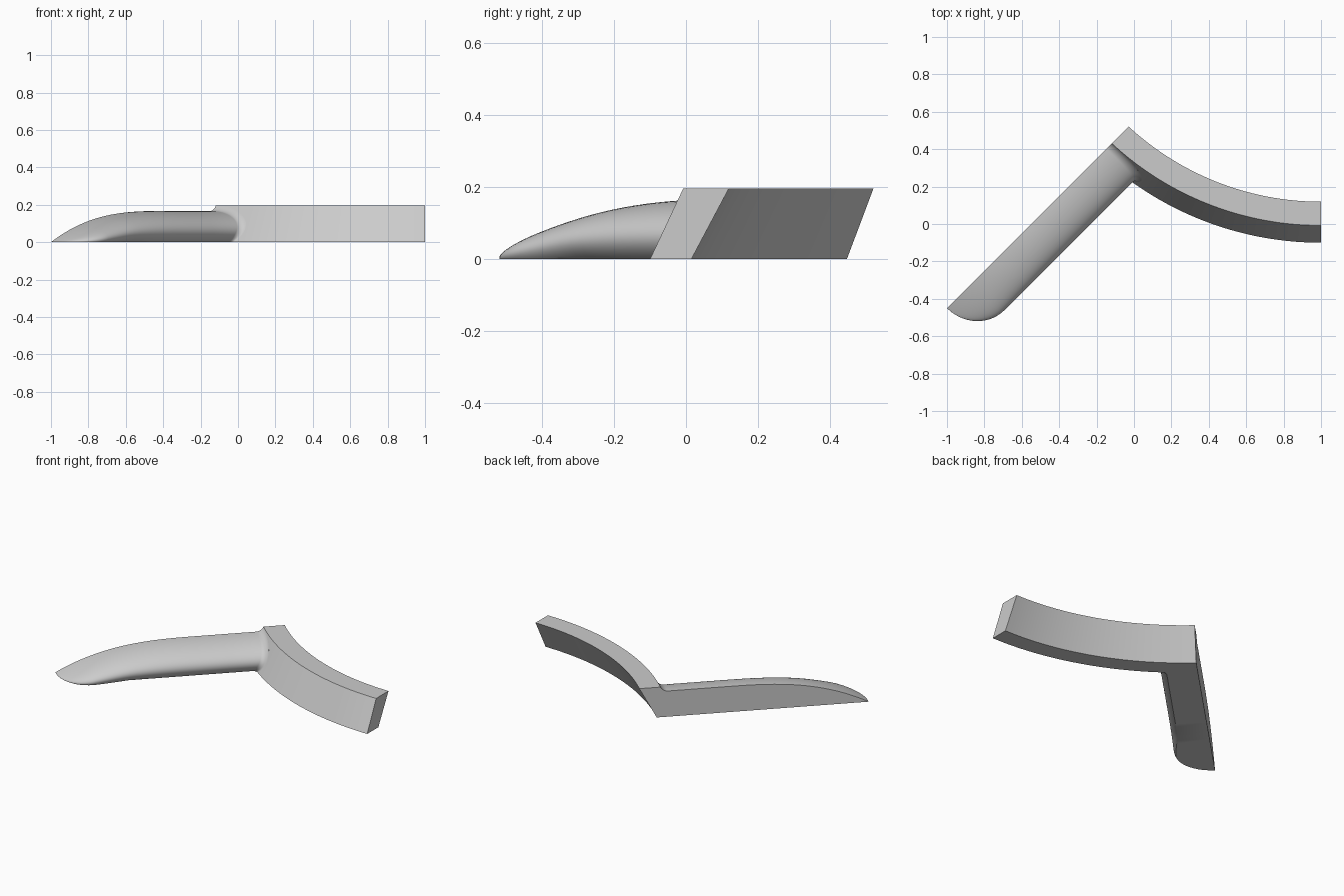
import bpy, bmesh, math

cube = bpy.data.objects.get("Cube")
if cube:
    bpy.data.objects.remove(cube, do_unlink=True)

grey = bpy.data.materials.new("plain_grey")
grey.use_nodes = True
colour = (0.6, 0.6, 0.6, 1)
grey.diffuse_color = colour
grey.node_tree.nodes["Principled BSDF"].inputs["Base Color"].default_value = colour

DIAG = math.sqrt(0.5)
TIP = (-1.0, -0.45)           # handle tip on the diagonal cut plane
ARC = (1.0, 1.637)            # centre of the curved bar
ARC_W = (ARC[0] - ARC[1] + 0.55) * DIAG
ARC_S = (ARC[0] - TIP[0] + ARC[1] - TIP[1]) * DIAG
BAR_H = 0.196
FRONT_R, BACK_R = 1.737, 1.622
LEAN = 0.47                   # bar faces lean back as they rise


def loft(name, rings):
    """Skin a list of closed rings and cap both ends."""
    bm = bmesh.new()
    loops = [[bm.verts.new(p) for p in ring] for ring in rings]
    for a, b in zip(loops, loops[1:]):
        for i in range(len(a)):
            j = (i + 1) % len(a)
            bm.faces.new((a[i], a[j], b[j], b[i]))
    bm.faces.new(loops[0])
    bm.faces.new(loops[-1])
    bmesh.ops.remove_doubles(bm, verts=bm.verts, dist=1e-5)
    bmesh.ops.recalc_face_normals(bm, faces=bm.faces)
    mesh = bpy.data.meshes.new(name)
    bm.to_mesh(mesh)
    bm.free()
    mesh.materials.append(grey)
    obj = bpy.data.objects.new(name, mesh)
    bpy.context.collection.objects.link(obj)
    bpy.ops.object.select_all(action='DESELECT')
    obj.select_set(True)
    bpy.context.view_layer.objects.active = obj
    bpy.ops.object.shade_smooth_by_angle(angle=math.radians(35))
    return obj


# Curved bar: leaning section swept along an arc up to the diagonal cut
ROWS = 6
heights = [BAR_H * i / ROWS for i in range(ROWS + 1)]
section = [(FRONT_R - LEAN * z, z) for z in heights]
section += [(BACK_R - LEAN * z - 0.012 * z / BAR_H, z) for z in reversed(heights)]


def bar_ring(t):
    ring = []
    for r, z in section:
        a = t * (math.acos(-ARC_W / r) - math.pi / 4)
        ring.append((ARC[0] - r * math.sin(a), ARC[1] - r * math.cos(a), z))
    return ring


loft("curved_bar", [bar_ring(i / 40) for i in range(41)])

# Handle: half-round section with a flat cut side and a rounded nose
NOSE, WIDTH, HEIGHT, FILLET = 0.21, 0.225, 0.167, 0.028
STEPS = 24


def handle_section(s, grow=0.0):
    """Points (w, z): w is the distance from the cut plane."""
    n = max(0.0, 1 - s / NOSE)
    width = WIDTH * math.sqrt(1 - n * n) + grow
    height = HEIGHT * (1 - max(0.0, 1 - s / 0.85) ** 2.8) + grow
    end = math.radians(90 + 35 * min(1, s / 0.4))
    low = math.cos(end)
    pts = [(0.0, 0.0)]
    for i in range(STEPS + 1):
        a = end * i / STEPS
        pts.append((width * math.sin(a), height * (math.cos(a) - low) / (1 - low)))
    return pts


def place(s, w, z):
    return (TIP[0] + (s + w) * DIAG, TIP[1] + (s - w) * DIAG, z)


def bar_face(w, z):
    """Position along the handle where it meets the bar's front face."""
    return ARC_S - math.sqrt((FRONT_R - LEAN * z) ** 2 - (w - ARC_W) ** 2)


stations = [NOSE * (1 - math.cos(math.pi / 2 * i / 14)) for i in range(15)]
stations += [NOSE + (1.0 - NOSE) * i / 20 for i in range(1, 21)]
rings = [[place(s, w, z) for w, z in handle_section(s)] for s in stations]

# Small fillet flaring onto the bar, then a hidden end inside it
for i in range(9):
    a = math.pi / 2 * i / 8
    grow = FILLET * (1 - math.cos(a))
    back = FILLET * (1 - math.sin(a))
    rings.append([place(bar_face(w, z) - back, w, z)
                  for w, z in handle_section(1.0, grow)])
rings.append([place(bar_face(w, z) + 0.03, w, z)
              for w, z in handle_section(1.0, FILLET * 0.9)])
loft("handle", rings)
